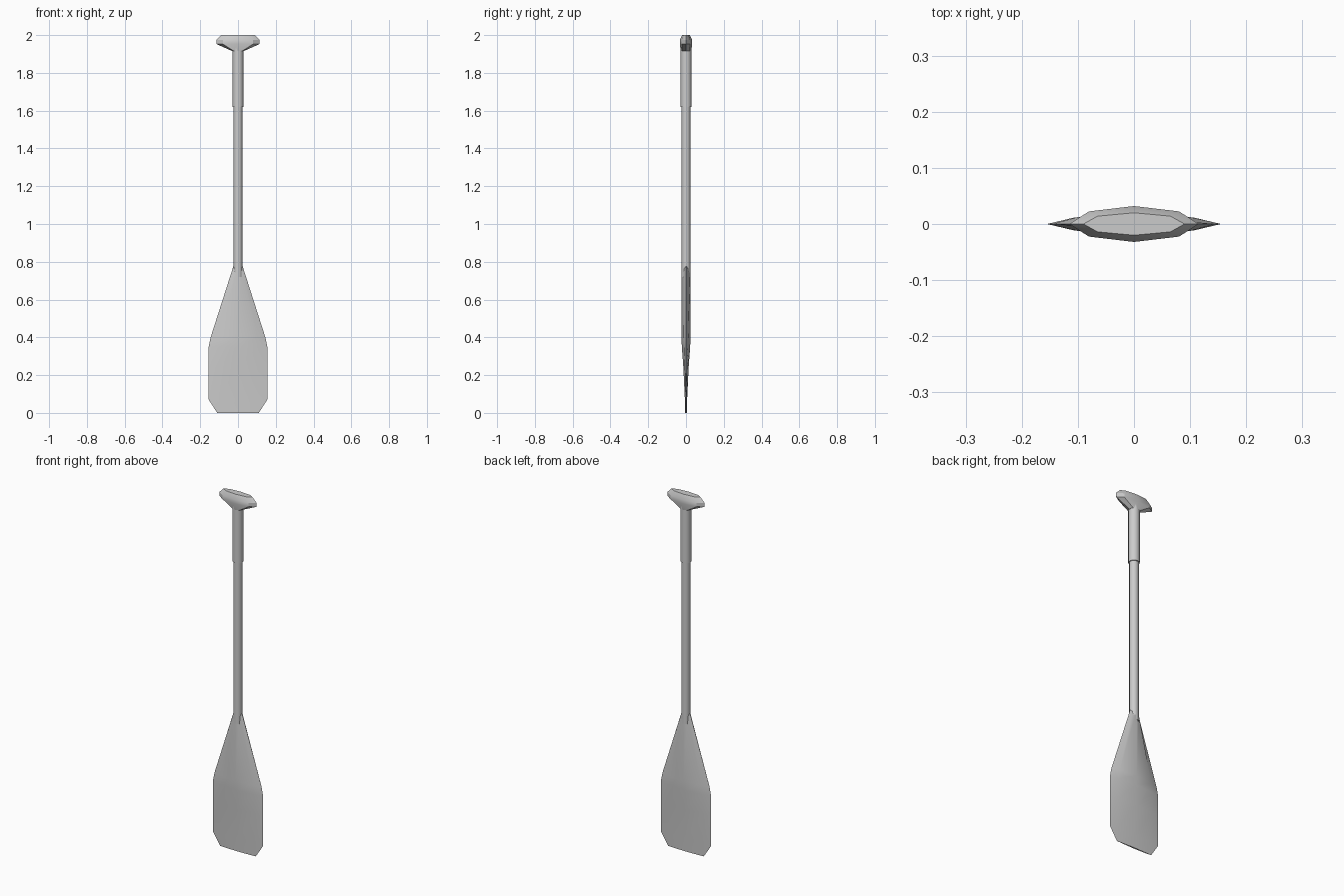
import bpy, bmesh, math

if "Cube" in bpy.data.objects:
    bpy.data.objects.remove(bpy.data.objects["Cube"])


def finish(name, bm, angle):
    bmesh.ops.recalc_face_normals(bm, faces=bm.faces)
    mesh = bpy.data.meshes.new(name)
    bm.to_mesh(mesh)
    bm.free()
    obj = bpy.data.objects.new(name, mesh)
    bpy.context.collection.objects.link(obj)
    bpy.ops.object.select_all(action='DESELECT')
    obj.select_set(True)
    bpy.context.view_layer.objects.active = obj
    bpy.ops.object.shade_smooth_by_angle(angle=math.radians(angle))
    return obj


def loft(name, rings, angle):
    """Skin a stack of closed cross-sections and cap both ends."""
    bm = bmesh.new()
    loops = [[bm.verts.new(p) for p in ring] for ring in rings]
    n = len(loops[0])
    for a, b in zip(loops, loops[1:]):
        for i in range(n):
            j = (i + 1) % n
            bm.faces.new((a[i], a[j], b[j], b[i]))
    bm.faces.new(loops[0][::-1])
    bm.faces.new(loops[-1])
    return finish(name, bm, angle)


def lens(z, w, t, kx=0.7, ky=0.5):
    """Eight-sided lens section: half width w, half thickness t."""
    a, b = w * kx, t * ky
    return [(w, 0, z), (a, b, z), (0, t, z), (-a, b, z),
            (-w, 0, z), (-a, -b, z), (0, -t, z), (a, -b, z)]


def circle(z, r, n=16):
    return [(r * math.cos(2 * math.pi * i / n), r * math.sin(2 * math.pi * i / n), z)
            for i in range(n)]


# Blade: thick spine at the neck, thinning towards the tip
loft("blade", [lens(0.0, 0.11, 0.004), lens(0.07, 0.155, 0.006),
               lens(0.24, 0.155, 0.014), lens(0.35, 0.155, 0.022),
               lens(0.40, 0.145, 0.024), lens(0.775, 0.025, 0.023)], 40)

# Round shaft and the thicker sleeve near the top
loft("shaft", [circle(0.72, 0.0235), circle(1.65, 0.0235)], 40)
loft("grip_sleeve", [circle(1.62, 0.0285), circle(1.94, 0.0285)], 40)

# Faceted palm handle across the top
loft("palm_handle", [lens(1.915, 0.03, 0.029, 0.7, 0.7),
                     lens(1.953, 0.115, 0.032, 0.7, 0.7),
                     lens(1.975, 0.115, 0.032, 0.7, 0.7),
                     lens(2.0, 0.09, 0.02, 0.72, 0.7)], 25)
